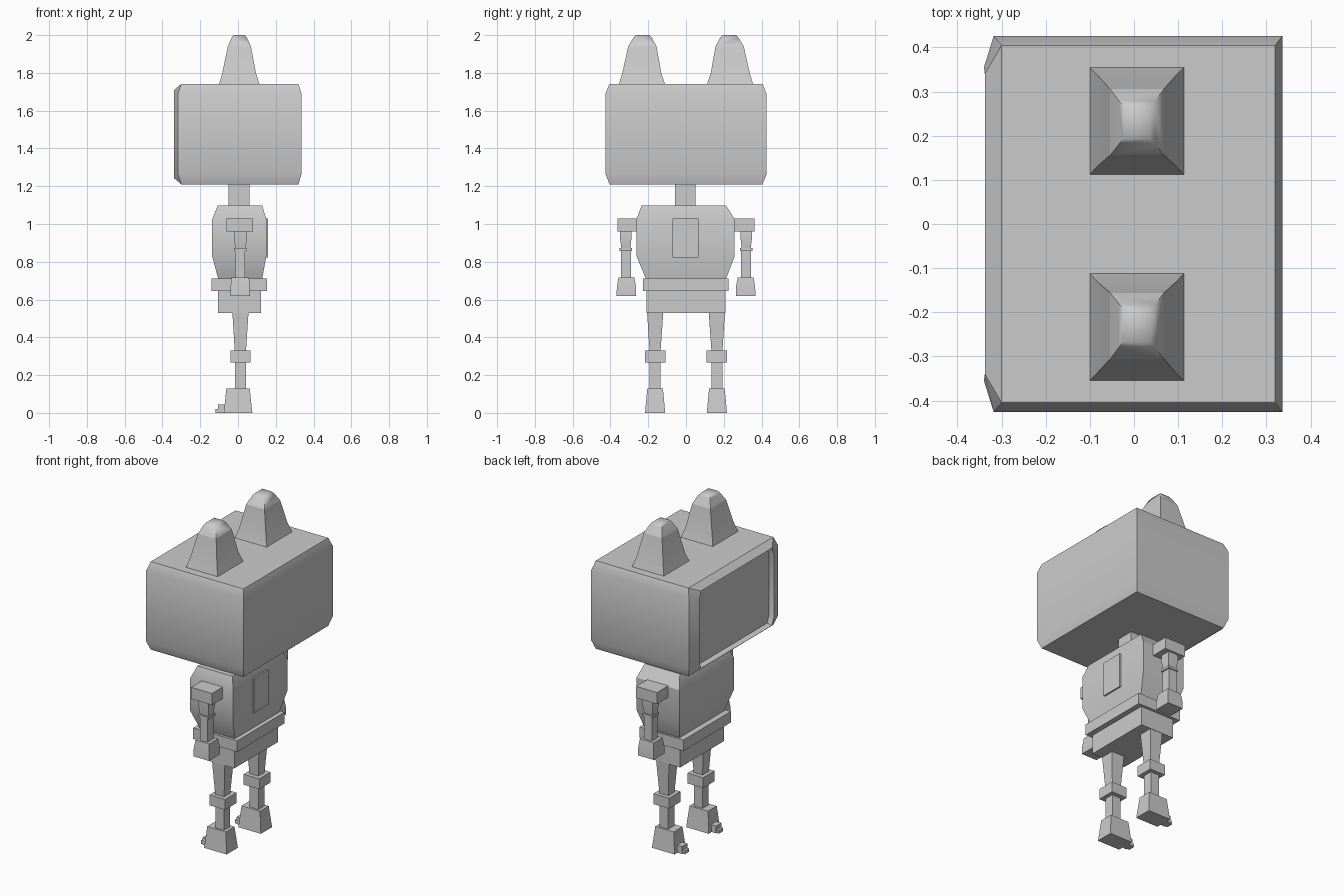
import bpy, bmesh

if "Cube" in bpy.data.objects:
    bpy.data.objects.remove(bpy.data.objects["Cube"])


def finish(name, bm, angle=0.5):
    bmesh.ops.recalc_face_normals(bm, faces=bm.faces)
    me = bpy.data.meshes.new(name)
    bm.to_mesh(me)
    bm.free()
    ob = bpy.data.objects.new(name, me)
    bpy.context.collection.objects.link(ob)
    bpy.ops.object.select_all(action='DESELECT')
    ob.select_set(True)
    bpy.context.view_layer.objects.active = ob
    bpy.ops.object.shade_smooth_by_angle(angle=angle)
    return ob


def bridge(bm, rings):
    """Join equal-length vertex rings with quads."""
    for a, b in zip(rings, rings[1:]):
        n = len(a)
        for i in range(n):
            bm.faces.new((a[i], a[(i + 1) % n], b[(i + 1) % n], b[i]))


def stack(bm, levels):
    """Rectangular sections (z, x0, x1, y0, y1) lofted upward and capped."""
    rings = [[bm.verts.new(p) for p in
              ((x0, y0, z), (x1, y0, z), (x1, y1, z), (x0, y1, z))]
             for z, x0, x1, y0, y1 in levels]
    bridge(bm, rings)
    bm.faces.new(rings[0])
    bm.faces.new(rings[-1])


def part(name, *levels, angle=0.5):
    bm = bmesh.new()
    stack(bm, levels)
    return finish(name, bm, angle)


def pair(name, *levels, angle=0.5):
    for side, s in (("left", 1), ("right", -1)):
        part(f"{name}_{side}", *[(z, x0, x1, s * y0, s * y1)
                                 for z, x0, x1, y0, y1 in levels], angle=angle)


def box(x0, x1, y0, y1, z0, z1):
    return (z0, x0, x1, y0, y1), (z1, x0, x1, y0, y1)


# Head shell, open on the screen side (-x)
bm = bmesh.new()
stack(bm, [(1.21, -.30, .32, -.405, .405), (1.265, -.318, .336, -.426, .426),
           (1.69, -.318, .336, -.426, .426), (1.742, -.30, .32, -.405, .405)])
bm.normal_update()
for f in [f for f in bm.faces if f.calc_center_median().x < -.25]:
    bm.faces.remove(f)


# Screen bezel, recess and screen
def octagon(xa, xb, ya, yb, za, zb):
    c = 1.476
    pts = [(xa, ya, c + za), (xb, yb, c + zb), (xb, yb, c - zb), (xa, ya, c - za)]
    return [bm.verts.new(p) for p in pts + [(x, -y, z) for x, y, z in pts[::-1]]]


rings = [octagon(-.30, -.318, .405, .426, .266, .2125),
         octagon(-.338, -.34, .34, .355, .234, .19),
         octagon(-.305, -.305, .34, .355, .228, .188)]
bridge(bm, rings)
bm.faces.new(rings[-1])
bmesh.ops.remove_doubles(bm, verts=bm.verts, dist=.002)
finish("head", bm)

# Ears with soft caps
pair("ear", (1.735, -.102, .115, .11, .357), (1.80, -.083, .095, .131, .337),
     (1.94, -.054, .068, .156, .306))
pair("ear_cap", (1.94, -.054, .068, .156, .306), (1.985, -.034, .048, .181, .279),
     (2.0, -.024, .036, .193, .267), angle=1.2)

# Neck and body
part("neck", *box(-.05, .062, -.057, .05, 1.08, 1.22))
part("torso", (.71, -.105, .128, -.212, .212), (.83, -.137, .15, -.262, .258),
     (1.025, -.137, .15, -.262, .258), (1.098, -.107, .128, -.235, .212))
part("back_panel", *box(.14, .158, -.071, .066, .822, 1.03))
part("belt", *box(-.14, .154, -.228, .224, .645, .712))
part("pelvis", *box(-.106, .122, -.21, .208, .53, .65))

# Arms
pair("shoulder", *box(-.06, .08, .25, .362, .96, 1.03))
pair("upper_arm", (.87, -.014, .04, .295, .342), (.93, -.022, .048, .288, .35),
     (.965, -.018, .044, .288, .35))
pair("elbow", *box(-.02, .046, .285, .351, .857, .872))
pair("forearm", *box(-.014, .038, .29, .345, .71, .86))
pair("hand", (.62, -.04, .064, .264, .368), (.665, -.04, .064, .264, .366),
     (.717, -.034, .058, .274, .358))

# Legs
pair("thigh", (.325, -.017, .042, .135, .193), (.535, -.03, .056, .12, .206))
pair("knee", *box(-.039, .066, .109, .217, .267, .33))
pair("shin", *box(-.016, .042, .135, .193, .12, .27))
pair("foot", (0, -.075, .076, .11, .217), (.128, -.062, .062, .122, .205))
pair("toe", *box(-.105, -.065, .138, .188, 0, .044))
pair("toe_tip", *box(-.12, -.10, .143, .183, 0, .02))
